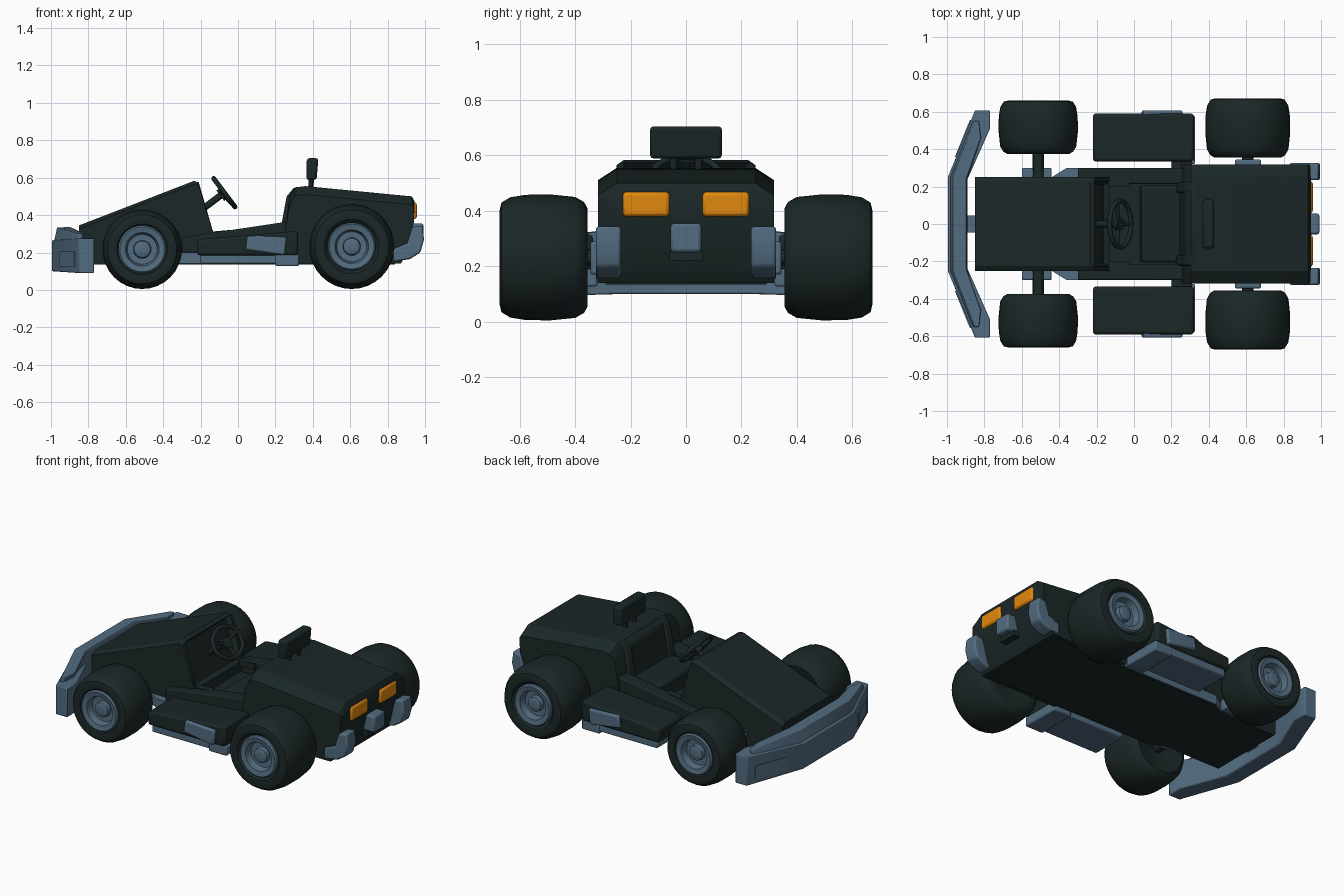
import bpy, bmesh, math
from mathutils import Vector, Matrix

if "Cube" in bpy.data.objects:
    bpy.data.objects.remove(bpy.data.objects["Cube"])


def material(name, rgb):
    m = bpy.data.materials.new(name)
    m.diffuse_color = (*rgb, 1)
    m.use_nodes = True
    m.node_tree.nodes["Principled BSDF"].inputs["Base Color"].default_value = m.diffuse_color
    return m


DARK = material("dark green black", (0.011, 0.020, 0.020))
SLATE = material("slate blue", (0.085, 0.15, 0.215))
ORANGE = material("amber", (0.75, 0.25, 0.004))


def finish(bm, name, mat, bevel=0.0, mirror=False, smooth=30):
    bmesh.ops.recalc_face_normals(bm, faces=bm.faces)
    me = bpy.data.meshes.new(name)
    bm.to_mesh(me)
    bm.free()
    ob = bpy.data.objects.new(name, me)
    bpy.context.collection.objects.link(ob)
    me.materials.append(mat)
    if bevel:
        b = ob.modifiers.new("bevel", 'BEVEL')
        b.width, b.segments, b.limit_method = bevel, 2, 'ANGLE'
    if mirror:
        m = ob.modifiers.new("mirror", 'MIRROR')
        m.use_axis = (False, True, False)
        m.use_mirror_merge = False
    bpy.context.view_layer.objects.active = ob
    ob.select_set(True)
    bpy.ops.object.shade_smooth_by_angle(angle=math.radians(smooth))
    ob.select_set(False)
    return ob


def loft(slices):
    """Join equal-length closed loops of 3D points into a solid."""
    bm = bmesh.new()
    rings = [[bm.verts.new(p) for p in s] for s in slices]
    n = len(rings[0])
    for a, b in zip(rings, rings[1:]):
        for i in range(n):
            j = (i + 1) % n
            bm.faces.new((a[i], a[j], b[j], b[i]))
    bm.faces.new(rings[0])
    bm.faces.new(rings[-1])
    bmesh.ops.recalc_face_normals(bm, faces=bm.faces)
    return bm


def side(profile, y, drop=0.0, above=9.0):
    """Side profile placed at y, lowering the points above a height."""
    return [(x, y, z - (drop if z > above else 0)) for x, z in profile]


def prism(name, profile, y0, y1, mat, **kw):
    return finish(loft([side(profile, y0), side(profile, y1)]), name, mat, **kw)


def box(name, x0, x1, y0, y1, z0, z1, mat, **kw):
    return prism(name, [(x0, z0), (x1, z0), (x1, z1), (x0, z1)], y0, y1, mat, **kw)


def lathe(name, profile, cx, cz, mat, n=32):
    """Spin (radius, y) points about a crosswise axis, mirrored to both sides."""
    rings = [[(cx + r * math.cos(2 * math.pi * i / n), y, cz + r * math.sin(2 * math.pi * i / n))
              for i in range(n)] for r, y in profile]
    return finish(loft(rings), name, mat, mirror=True, smooth=40)


def rod(name, a, b, r, mat, **kw):
    a, b = Vector(a), Vector(b)
    bm = bmesh.new()
    rot = (b - a).to_track_quat('Z', 'Y').to_matrix().to_4x4()
    bmesh.ops.create_cone(bm, cap_ends=True, segments=12, radius1=r, radius2=r,
                          depth=(b - a).length, matrix=Matrix.Translation((a + b) / 2) @ rot)
    return finish(bm, name, mat, **kw)


# Wheels: balloon tyres with recessed slate rims
for tag, cx, R, cz, yi, yo in (("front", -0.512, 0.212, 0.217, 0.375, 0.66), ("rear", 0.608, 0.227, 0.232, 0.355, 0.672)):
    w = yo - yi
    tyre = [(0.05, yi + 0.03), (0.12, yi + 0.01), (R * .78, yi), (R * .88, yi + w * .04),
            (R * .96, yi + w * .14), (R, yi + w * .42), (R * .995, yi + w * .7), (R * .955, yi + w * .88),
            (R * .87, yo - w * .02), (R * .75, yo), (R * .64, yo - .005), (R * .57, yo - .025), (0.05, yo - .08)]
    lathe(tag + "_tyre", tyre, cx, cz, DARK)
    rim = [(0.05, yo - .1), (0.128, yo - .06), (0.128, yo - .01), (0.12, yo - .001), (0.09, yo - .008),
           (0.08, yo - .05), (0.048, yo - .052), (0.044, yo - .025), (0.037, yo - .02), (0.01, yo - .02)]
    lathe(tag + "_rim", rim, cx, cz, SLATE)
    rod(tag + "_axle", (cx, -yi - .05, cz), (cx, yi + .05, cz), 0.03, DARK)
box("front_suspension_mount", -0.6, -0.44, 0.2, 0.3, 0.15, 0.22, SLATE, mirror=True, bevel=.008)
box("rear_hub_mount", 0.54, 0.68, 0.28, 0.345, 0.17, 0.29, SLATE, mirror=True, bevel=.01)

# Hood wedge with recessed dashboard
hood = [(-0.85, 0.15), (-0.85, 0.345), (-0.235, 0.583), (-0.21, 0.575), (-0.13, 0.30), (-0.13, 0.15)]
bm = loft([side(hood, -.25, .018, .32), side(hood, -.225), side(hood, .225), side(hood, .25, .018, .32)])
bm.normal_update()
dash = [f for f in bm.faces if f.normal.x > .8 and .25 < f.normal.z < .4 and f.calc_area() > .1]
bmesh.ops.inset_region(bm, faces=dash, thickness=0.025, depth=-0.03)
finish(bm, "hood", DARK)

# Chassis: slate slab tapering forward, dark underplate, floor
outline = [(-.44, -.25), (-.36, -.3), (.34, -.3), (.34, .3), (-.36, .3), (-.44, .25)]
finish(loft([[(x, y, z) for x, y in outline] for z in (0.14, 0.20)]), "chassis_slab", SLATE)
under = [(-.84, -.25), (-.44, -.25), (-.36, -.29), (.84, -.29), (.84, .29), (-.36, .29), (-.44, .25), (-.84, .25)]
finish(loft([[(x, y, z) for x, y in under] for z in (0.135, 0.155)]), "underplate", DARK)
box("cockpit_floor", -0.2, 0.35, -0.29, 0.29, 0.19, 0.24, DARK)
prism("cockpit_sill", [(-.3, .2), (.33, .2), (.33, .375), (-.14, .305), (-.3, .28)], 0.215, 0.3, DARK,
      mirror=True, bevel=.008)
prism("cockpit_side_grip", [(-.14, .28), (-.025, .28), (-.025, .322), (-.14, .312)], .2, .245, DARK, mirror=True)

# Side pods: dark top, slate tray, side box and brackets
prism("side_pod", [(-.22, .185), (.32, .185), (.32, .315), (-.22, .27)], .335, .59, DARK, mirror=True, bevel=.014)
box("side_pod_tray", -.2, .31, .34, .575, .14, .19, SLATE, mirror=True, bevel=.008)
box("side_pod_bracket", .2, .325, .32, .58, .127, .19, SLATE, mirror=True, bevel=.008)
box("side_pod_arm", .2, .31, .28, .345, .19, .28, DARK, mirror=True)
prism("side_pod_box", [(.04, .215), (.25, .185), (.26, .283), (.05, .29)], .56, .608, SLATE, mirror=True, bevel=.01)

# Seat and headrest
prism("seat_cushion", [(.03, .22), (.3, .22), (.3, .32), (.04, .335)], -.205, .205, DARK, bevel=.015)
prism("seat_back", [(.235, .28), (.36, .28), (.37, .548), (.31, .552), (.275, .52)], -.22, .22, DARK, bevel=.015)
prism("seat_bolster", [(.22, .28), (.36, .28), (.36, .552), (.30, .548), (.26, .50)], .165, .225, DARK,
      mirror=True, bevel=.012)
prism("headrest", [(.365, .588), (.42, .588), (.43, .705), (.368, .705)], -.13, .13, DARK, bevel=.014)
rod("headrest_post", (.385, .045, .50), (.395, .045, .62), .014, DARK, mirror=True)

# Rear engine body with chamfered top edges
rear = [(.33, .14), (.25, .30), (.275, .50), (.305, .548), (.36, .555), (.93, .50), (.945, .47),
        (.94, .36), (.90, .19), (.87, .14)]
rb = [side(rear, s * y, d, .495) for s, y, d in ((-1, .318, .045), (-1, .25, 0), (1, .25, 0), (1, .318, .045))]
for ring in (rb[0], rb[3]):
    ring[6] = (.942, ring[6][1], .44)
finish(loft(rb), "rear_body", DARK)
box("tail_light", .92, .956, .06, .228, .38, .468, ORANGE, mirror=True, bevel=.012)
box("rear_centre_block", .88, .992, -.055, .055, .25, .355, SLATE, bevel=.012)
box("rear_centre_mount", .88, .95, -.06, .06, .22, .255, DARK)
prism("rear_bumper", [(.83, .15), (.92, .165), (.975, .20), (.995, .27), (.985, .345), (.93, .335), (.905, .25), (.83, .22)],
      .235, .325, SLATE, mirror=True, bevel=.01)


# Front bumper: swept lower wing, raised upper strip and side panels
def wing(pts, inner, zs):
    """Full-width outline from a half outline; zs gives one height per half point plus the inner one."""
    h = [(x, y, z) for (x, y), z in zip(pts + [inner], zs)]
    outer, inn = h[:-1], h[-1]
    return outer + [(x, -y, z) for x, y, z in outer[::-1]] + [(inn[0], -inn[1], inn[2]), inn]


half = [(-.77, .51), (-.77, .608), (-.85, .608), (-.995, .25)]
lower = wing(half, (-.89, .24), [.09, .09, .09, .10, .10])
upper = wing(half, (-.89, .24), [.28, .275, .275, .265, .27])
finish(loft([lower, upper]), "front_bumper", SLATE, bevel=.006)
strip = [(-.835, .46), (-.845, .55), (-.87, .55), (-.985, .25)]
s_lo = wing(strip, (-.89, .24), [.25] * 5)
s_hi = wing([(x + .018, y) for x, y in strip], (-.895, .24), [.30, .30, .30, .335, .335])
finish(loft([s_lo, s_hi]), "front_bumper_strip", SLATE, bevel=.004)
A, B = Vector((-.85, .608)), Vector((-.995, .25))
out = Vector((-.93, .37)) * .006
edge = [A.lerp(B, .15), A.lerp(B, .7)]
plan = [edge[0] - out, edge[1] - out, edge[1] + out, edge[0] + out]
finish(loft([[(p.x, p.y, z) for p in plan] for z in (.125, .205)]), "bumper_panel", SLATE, mirror=True)
box("bumper_connector", -.91, -.82, -.045, .045, .17, .25, SLATE)

# Steering wheel: oval rim, hub, spokes and column
C = Vector((-.073, 0, .52))
tilt = Matrix.Rotation(math.atan2(.8, .6), 3, 'Y')
N, K, rr = 28, 8, 0.013
bm = bmesh.new()
vs = []
for i in range(N):
    t = 2 * math.pi * i / N
    ring = []
    for k in range(K):
        p = 2 * math.pi * k / K
        d = rr * math.cos(p)
        ring.append(bm.verts.new(C + tilt @ Vector(((.095 + d) * math.cos(t), (.125 + d) * math.sin(t), rr * math.sin(p)))))
    vs.append(ring)
for i in range(N):
    a, b = vs[i], vs[(i + 1) % N]
    for k in range(K):
        bm.faces.new((a[k], b[k], b[(k + 1) % K], a[(k + 1) % K]))
finish(bm, "steering_rim", DARK, smooth=60)
axis = tilt @ Vector((0, 0, 1))
hub = C - axis * .012
rod("steering_hub", hub - axis * .015, hub + axis * .015, .035, DARK)
for i, t in enumerate((0, 1.9, -1.9)):
    rod("steering_spoke_%d" % i, hub, C + tilt @ Vector((.092 * math.cos(t), .122 * math.sin(t), 0)), .011, DARK)
rod("steering_column", C - axis * .17, hub, .018, DARK)
